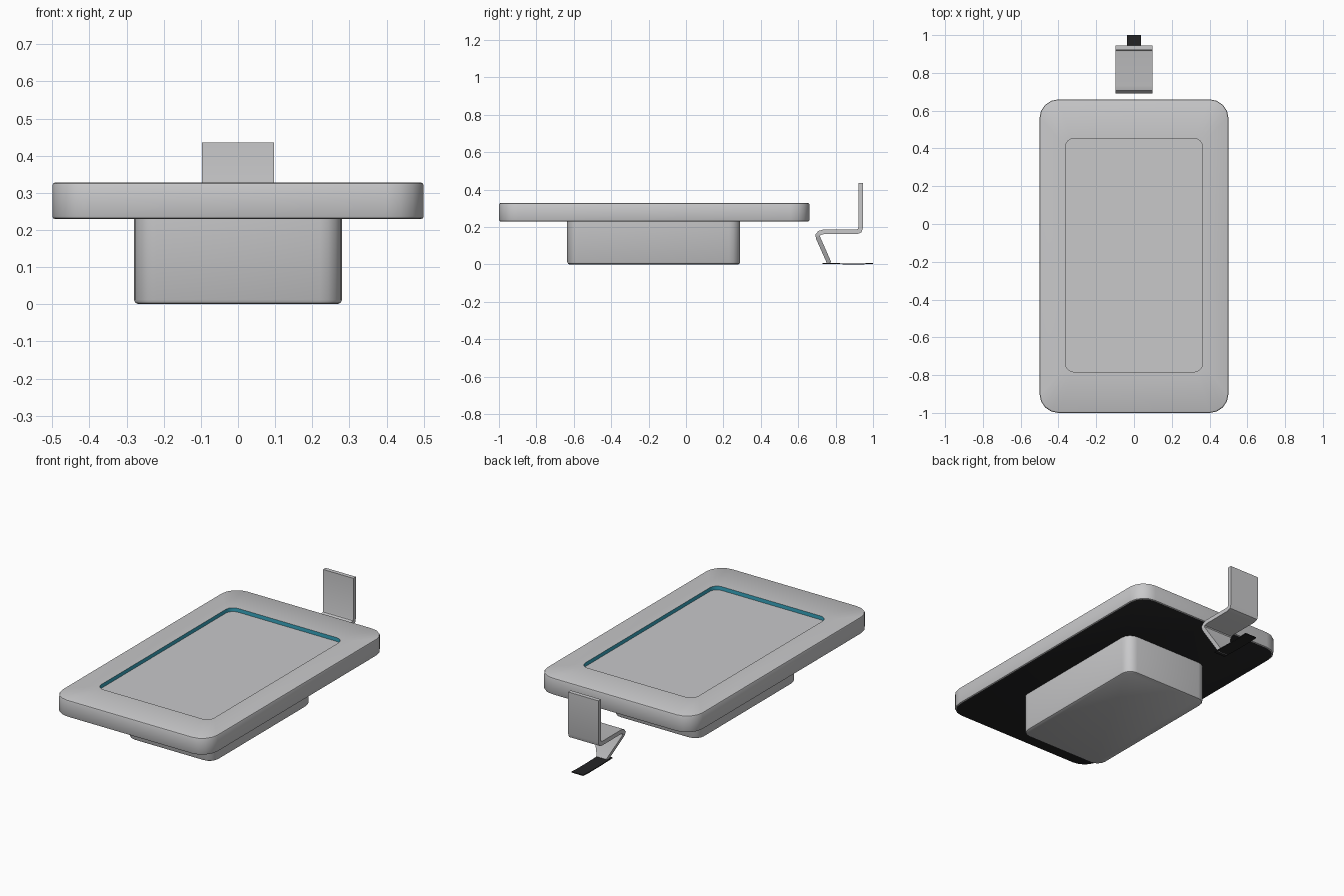
import bpy, bmesh, math
from mathutils import Vector

if "Cube" in bpy.data.objects:
    bpy.data.objects.remove(bpy.data.objects["Cube"])


def material(name, rgb):
    m = bpy.data.materials.new(name)
    m.diffuse_color = (*rgb, 1)
    m.use_nodes = True
    m.node_tree.nodes["Principled BSDF"].inputs["Base Color"].default_value = m.diffuse_color
    return m


GREY = material("light_grey", (0.58, 0.58, 0.59))
BLACK = material("black", (0.018, 0.018, 0.019))
TEAL = material("teal", (0.04, 0.38, 0.52))


def finish(name, bm, mats, angle=35):
    bmesh.ops.recalc_face_normals(bm, faces=bm.faces)
    me = bpy.data.meshes.new(name)
    bm.to_mesh(me)
    bm.free()
    for m in mats:
        me.materials.append(m)
    ob = bpy.data.objects.new(name, me)
    bpy.context.collection.objects.link(ob)
    me.polygons.foreach_set("use_smooth", [True] * len(me.polygons))
    me.set_sharp_from_angle(angle=math.radians(angle))
    return ob


def rounded_rect(bm, x0, x1, y0, y1, r, z, seg=4):
    ring = []
    corners = [(x1 - r, y1 - r), (x0 + r, y1 - r), (x0 + r, y0 + r), (x1 - r, y0 + r)]
    for i, (cx, cy) in enumerate(corners):
        for k in range(seg + 1):
            a = math.pi / 2 * (i + k / seg)
            ring.append(bm.verts.new((cx + r * math.cos(a), cy + r * math.sin(a), z)))
    return ring


def loft(name, rings, mats, band_mats=(), first=0, last=0):
    """Join rings (x0, x1, y0, y1, radius, z) and cap both ends."""
    bm = bmesh.new()
    loops = [rounded_rect(bm, *r) for r in rings]
    for i, (a, b) in enumerate(zip(loops, loops[1:])):
        for k in range(len(a)):
            n = (k + 1) % len(a)
            f = bm.faces.new((a[k], a[n], b[n], b[k]))
            f.material_index = dict(band_mats).get(i, 0)
    bm.faces.new(loops[0]).material_index = first
    bm.faces.new(loops[-1]).material_index = last
    return finish(name, bm, mats)


def slab(d, z):
    return (-0.5 + d, 0.5 - d, -1 + d, 0.66 - d, 0.1 - d, z)


def housing(d, z):
    return (-0.28 + d, 0.28 - d, -0.635 + d, 0.29 - d, 0.06 - d, z)


# Flat body: black underside, softened rim, recessed panel with teal walls
loft("body_slab", [slab(0.008, 0.229), slab(0.0025, 0.2315), slab(0, 0.237),
                   slab(0, 0.32), slab(0.0025, 0.3255), slab(0.008, 0.328),
                   (-0.363, 0.363, -0.783, 0.453, 0.045, 0.328),
                   (-0.363, 0.363, -0.783, 0.453, 0.045, 0.306)],
     [GREY, BLACK, TEAL], band_mats=[(6, 2)], first=1)

# Lower housing
loft("lower_housing", [housing(0.012, 0), housing(0.004, 0.004), housing(0, 0.012),
                       housing(0, 0.232)], [GREY])

# Bent clip: centre line (y, z, half width) thickened into a strip
path = [(0.933, 0.435, 0.097), (0.933, 0.195, 0.097), (0.928, 0.18, 0.097),
        (0.913, 0.174, 0.097), (0.735, 0.174, 0.097), (0.714, 0.168, 0.097),
        (0.704, 0.155, 0.097), (0.707, 0.14, 0.092), (0.766, 0.007, 0.03)]


def strip(name, path, thick, mat):
    bm = bmesh.new()
    pts = [Vector(p[:2]) for p in path]
    rows = []
    for i, p in enumerate(pts):
        dirs = [(pts[j + 1] - pts[j]).normalized() for j in (i - 1, i) if 0 <= j < len(pts) - 1]
        t = sum(dirs, Vector((0, 0))).normalized()
        n = Vector((-t.y, t.x)) * thick / 2 / max(t.dot(dirs[0]), 0.5)
        w = path[i][2]
        rows.append([bm.verts.new((s * w, *(p + n * k)))
                     for s, k in ((-1, -1), (1, -1), (1, 1), (-1, 1))])
    for a, b in zip(rows, rows[1:]):
        for k in range(4):
            bm.faces.new((a[k], a[(k + 1) % 4], b[(k + 1) % 4], b[k]))
    bm.faces.new(rows[0])
    bm.faces.new(rows[-1])
    finish(name, bm, [mat])


strip("bent_clip", path, 0.024, GREY)

# Thin black foot under the clip
strip("clip_foot", [(0.73, 0.006, 0.038), (0.85, 0.003, 0.038), (0.95, 0.003, 0.038),
                    (1.0, 0.006, 0.038)], 0.005, BLACK)
